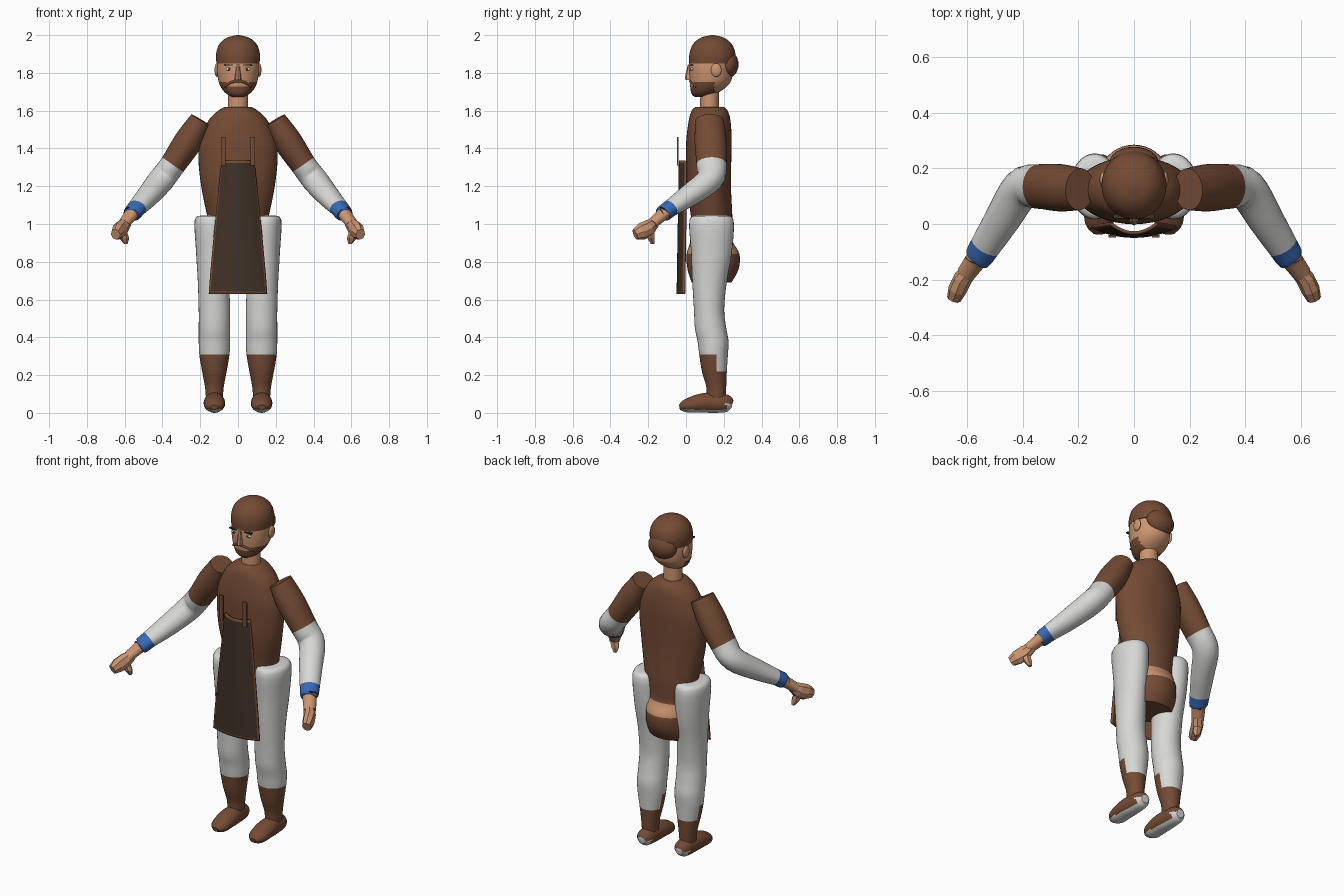
import bpy, bmesh
from math import cos, sin, pi, radians
from mathutils import Vector

if "Cube" in bpy.data.objects:
    bpy.data.objects.remove(bpy.data.objects["Cube"], do_unlink=True)


def material(name, *rgb):
    m = bpy.data.materials.new(name)
    m.use_nodes = True
    m.diffuse_color = (*rgb, 1)
    m.node_tree.nodes["Principled BSDF"].inputs["Base Color"].default_value = (*rgb, 1)
    return m


BROWN = material("brown cloth", .175, .07, .035)
DARK = material("dark leather", .05, .031, .02)
WHITE = material("off white cloth", .68, .68, .66)
SKIN = material("skin", .60, .30, .165)
BLUE = material("blue cuff", .04, .14, .46)


def finish(name, bm, mats, mirror=False, smooth=True):
    me = bpy.data.meshes.new(name)
    bm.to_mesh(me)
    bm.free()
    ob = bpy.data.objects.new(name, me)
    bpy.context.collection.objects.link(ob)
    for m in mats:
        me.materials.append(m)
    if smooth:
        bpy.ops.object.select_all(action='DESELECT')
        ob.select_set(True)
        bpy.context.view_layer.objects.active = ob
        bpy.ops.object.shade_smooth_by_angle(angle=radians(40))
    if mirror:
        ob.modifiers.new("Mirror", 'MIRROR').use_mirror_merge = False
    return ob


def spline(rings, s):
    """Smooth interpolation through the ring values."""
    i = min(int(s), len(rings) - 2)
    t = s - i
    a, b, c, d = [rings[max(0, min(len(rings) - 1, i + k))] for k in (-1, 0, 1, 2)]
    return [q + .5 * t * (r - p + t * (2 * p - 5 * q + 4 * r - w + t * (3 * (q - r) + w - p)))
            for p, q, r, w in zip(a, b, c, d)]


def loft(name, rings, mats, rule=None, segs=32, steps=4, upright=True, **kw):
    """Skin of elliptical rings (x, y, z, radius, radius)."""
    bm = bmesh.new()
    n = (len(rings) - 1) * steps
    pts = [spline(rings, k / steps) for k in range(n + 1)]
    rows = []
    for k, p in enumerate(pts):
        u, v = Vector((1, 0, 0)), Vector((0, 1, 0))
        if not upright:
            t = (Vector(pts[min(k + 1, n)][:3]) - Vector(pts[max(k - 1, 0)][:3])).normalized()
            v = Vector((0, 0, 1)).cross(t).normalized()
            u = v.cross(t)
        rows.append([bm.verts.new(Vector(p[:3]) + u * p[3] * cos(2 * pi * j / segs)
                                  + v * p[4] * sin(2 * pi * j / segs)) for j in range(segs)])
    along = {}
    for k in range(n):
        for j in range(segs):
            i = (j + 1) % segs
            f = bm.faces.new((rows[k][j], rows[k][i], rows[k + 1][i], rows[k + 1][j]))
            along[f] = (k + .5) / steps
    along[bm.faces.new(rows[0])] = 0
    along[bm.faces.new(rows[-1])] = len(rings) - 1
    bmesh.ops.recalc_face_normals(bm, faces=bm.faces)
    if rule:
        for f, s in along.items():
            f.material_index = rule(f.calc_center_median(), s)
    return finish(name, bm, mats, **kw)


def ball(name, loc, size, mat, mirror=False):
    bm = bmesh.new()
    bmesh.ops.create_uvsphere(bm, u_segments=24, v_segments=14, radius=1)
    bmesh.ops.scale(bm, vec=size, verts=bm.verts)
    bmesh.ops.translate(bm, vec=loc, verts=bm.verts)
    return finish(name, bm, [mat], mirror)


def box(name, loc, size, mat, mirror=False):
    bm = bmesh.new()
    bmesh.ops.create_cube(bm, size=1)
    bmesh.ops.scale(bm, vec=size, verts=bm.verts)
    bmesh.ops.translate(bm, vec=loc, verts=bm.verts)
    return finish(name, bm, [mat], mirror, smooth=False)


# Torso with bare band above the short skirt
loft("torso", [(0, .125, 1.62, .07, .075), (0, .125, 1.6, .105, .095), (0, .125, 1.55, .155, .11),
               (0, .122, 1.45, .2, .12), (0, .12, 1.35, .21, .12), (0, .12, 1.2, .195, .118),
               (0, .135, 1.05, .165, .11), (0, .135, .98, .15, .11), (0, .135, .91, .14, .112),
               (0, .143, .84, .135, .14), (0, .143, .76, .135, .135), (0, .135, .69, .13, .105)],
     [BROWN, SKIN], lambda c, s: int(.845 < c.z < .905), segs=40)

# Legs: trousers tucked into boots that are higher in front
loft("leg", [(.125, .16, .08, .045, .05), (.125, .16, .14, .05, .053), (.125, .15, .22, .065, .066),
             (.125, .146, .31, .08, .076), (.125, .143, .38, .083, .082), (.125, .13, .45, .083, .083),
             (.125, .122, .55, .083, .08), (.13, .125, .7, .083, .092), (.137, .135, .85, .085, .108),
             (.142, .135, 1.02, .087, .117), (.14, .135, 1.045, .05, .07)],
     [WHITE, BROWN], lambda c, s: int(c.z < (.31 if c.y < .165 else .22)), mirror=True)

# Shoes with pale soles and heel patches
loft("shoe", [(.125, .245, .045, .022, .025), (.125, .22, .05, .045, .045), (.125, .15, .054, .054, .052),
              (.125, .08, .052, .05, .057), (.125, 0, .037, .035, .05), (.125, -.035, .03, .013, .02)],
     [BROWN, WHITE], lambda c, s: int(c.z < .018 or (c.y > .212 and c.z < .048)),
     upright=False, mirror=True)

# Arms: short sleeve, long undersleeve, cuff, wrist
loft("arm", [(.195, .125, 1.55, .06, .075), (.262, .13, 1.44, .075, .085), (.345, .135, 1.315, .068, .08),
             (.405, .125, 1.235, .068, .073), (.475, .015, 1.15, .058, .064), (.535, -.08, 1.085, .045, .055),
             (.56, -.12, 1.055, .043, .05), (.565, -.125, 1.05, .033, .04), (.605, -.18, 1.0, .028, .034)],
     [BROWN, WHITE, BLUE, SKIN], lambda c, s: (s > 2) + (s > 5) + (s > 6.6),
     upright=False, mirror=True)

# Faceted fists
loft("hand", [(.59, -.165, 1.01, .028, .03), (.615, -.195, .98, .045, .034), (.635, -.235, .96, .045, .034),
              (.648, -.27, .945, .03, .026)], [SKIN], segs=8, steps=1, upright=False,
     mirror=True, smooth=False)
loft("thumb", [(.615, -.19, .97, .024, .024), (.602, -.185, .925, .026, .022), (.594, -.176, .895, .01, .012)],
     [SKIN], segs=6, steps=1, mirror=True, smooth=False)

# Neck and bearded head
loft("neck", [(0, .125, 1.6, .054, .05), (0, .125, 1.75, .052, .049)], [SKIN])
loft("head", [(0, .08, 1.673, .03, .035), (0, .095, 1.69, .062, .066), (0, .115, 1.72, .088, .092),
              (0, .13, 1.76, .104, .11), (0, .133, 1.82, .112, .115), (0, .135, 1.88, .11, .113)],
     [SKIN, BROWN],
     lambda c, s: int(c.y < .15 and c.z < (1.752 if abs(c.x) > .065 else 1.727)), segs=48, steps=5)
loft("hair", [(0, .138, 1.85, .114, .121), (0, .14, 1.9, .116, .122), (0, .14, 1.95, .1, .104),
              (0, .14, 1.985, .062, .064), (0, .14, 2, .008, .008)], [BROWN], segs=40)
ball("hair_back", (0, .222, 1.845), (.088, .056, .072), BROWN)

# Facial features
ball("ear", (.112, .16, 1.815), (.012, .028, .036), SKIN, True)
ball("eye", (.048, .032, 1.82), (.017, .008, .009), WHITE, True)
ball("pupil", (.047, .025, 1.82), (.006, .003, .007), DARK, True)
box("eyebrow", (.05, .028, 1.842), (.046, .016, .007), DARK, True)
loft("nose", [(0, .02, 1.762, .018, .022), (0, .018, 1.775, .017, .024), (0, .024, 1.845, .009, .014)],
     [SKIN], segs=8, steps=1)
loft("moustache", [(.0, .024, 1.756, .007, .008), (.028, .026, 1.753, .007, .008),
                   (.055, .042, 1.738, .007, .008), (.068, .052, 1.725, .004, .005)],
     [BROWN], segs=10, upright=False, mirror=True)

# Apron: curved panel, darker field inside a border
bm = bmesh.new()
us = [-1, -.93] + [k / 6 for k in range(-5, 6)] + [.93, 1]
heights = [.63, .643, .75, .9, 1.05, 1.2, 1.322, 1.335]
grid = []
for z in heights:
    t = (z - .63) / .705
    half = .155 - .068 * t ** 1.15
    grid.append([bm.verts.new((u * half, -.05 + .012 * t + .035 * u * u, z)) for u in us])
for r in range(len(heights) - 1):
    for c in range(len(us) - 1):
        f = bm.faces.new((grid[r][c], grid[r][c + 1], grid[r + 1][c + 1], grid[r + 1][c]))
        f.material_index = int(r in (0, len(heights) - 2) or c in (0, len(us) - 2))
apron = finish("apron", bm, [DARK, BROWN])
solid = apron.modifiers.new("Thickness", 'SOLIDIFY')
solid.thickness = .012
solid.offset = -1
solid.material_offset = solid.material_offset_rim = 1
box("apron_strap", (.078, -.044, 1.385), (.026, .008, .15), BROWN, True)
